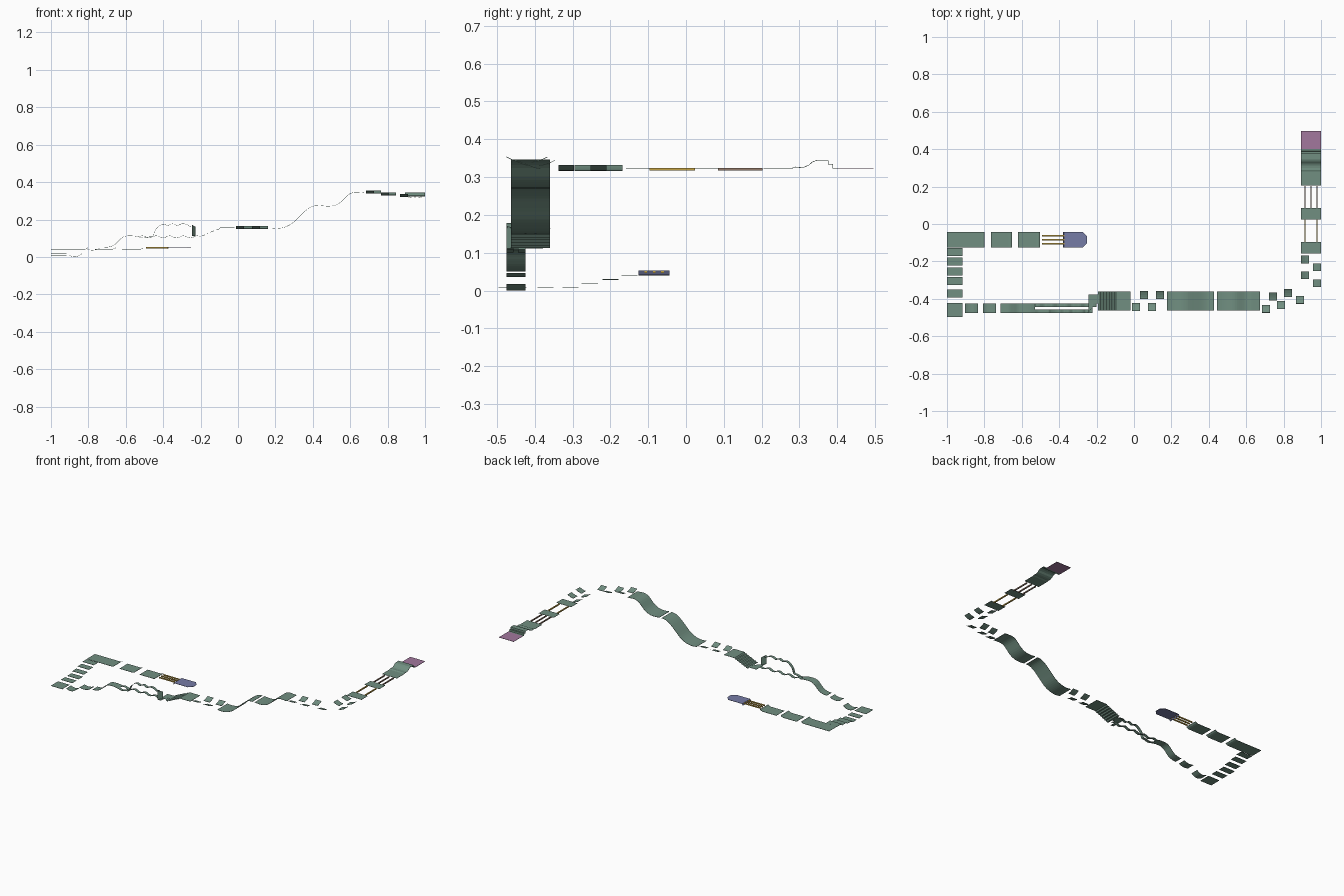
import bpy, math
from mathutils import Vector


def mat(name, rgb):
    m = bpy.data.materials.new(name)
    m.diffuse_color = (*rgb, 1)
    return m


GREEN = mat("track green", (0.165, 0.275, 0.220))
PURPLE = mat("finish purple", (0.360, 0.185, 0.340))
BLUE = mat("start blue", (0.180, 0.200, 0.380))
BROWN = mat("rail brown", (0.300, 0.200, 0.150))
GOLD = mat("rail gold", (0.560, 0.370, 0.060))


def mesh(name, verts, faces, m, thick=0.0015):
    me = bpy.data.meshes.new(name)
    me.from_pydata(verts, [], faces)
    me.materials.append(m)
    ob = bpy.data.objects.new(name, me)
    bpy.context.collection.objects.link(ob)
    mod = ob.modifiers.new("thickness", "SOLIDIFY")
    mod.thickness = thick
    mod.offset = -1
    return ob


def ribbon(name, prof, lo, hi, axis="x", m=GREEN):
    """Thin sheet: profile (u, z) along an axis, swept from lo to hi across it."""
    v = []
    for u, z in prof:
        v += [(u, lo, z), (u, hi, z)] if axis == "x" else [(hi, u, z), (lo, u, z)]
    f = [(2 * i, 2 * i + 2, 2 * i + 3, 2 * i + 1) for i in range(len(prof) - 1)]
    return mesh(name, v, f, m)


def tile(name, x0, x1, y0, y1, z, m=GREEN):
    return ribbon(name, [(x0, z), (x1, z)], y0, y1, "x", m)


def smooth(pts, n=4):
    """Catmull-Rom curve through the profile points."""
    p = [Vector(q) for q in [pts[0]] + pts + [pts[-1]]]
    out = []
    for i in range(1, len(p) - 2):
        a, b, c, d = p[i - 1:i + 3]
        for k in range(n):
            t = k / n
            out.append(tuple(0.5 * (2 * b + (c - a) * t + (2 * a - 5 * b + 4 * c - d) * t * t
                                    + (3 * b - a - 3 * c + d) * t ** 3)))
    return out + [tuple(pts[-1])]


def stone(name, x, y, z, side, axis, r=0.021, h=0.014):
    """Small square tile curling up toward one side along the axis."""
    c, o = (x, y) if axis == "x" else (y, x)
    prof = [(c + r * (k / 2 - 1), z - h / 2 + h * ((1 + side * (k / 2 - 1)) / 2) ** 1.6)
            for k in range(5)]
    return ribbon(name, prof, o - r, o + r, axis)


def rail(name, a, b, m, r=0.0035):
    """Square rail between two points lying along x or y."""
    a, b = Vector(a), Vector(b)
    bpy.ops.mesh.primitive_cube_add(size=1, location=(a + b) / 2)
    ob = bpy.context.object
    ob.scale = [max(abs(d), 2 * r) for d in b - a]
    ob.name = name
    ob.data.materials.append(m)


# finish end: purple pad, jump ramp, flat platforms
X0, X1 = 0.893, 1.0
ribbon("finish_pad", [(0.40, 0.324), (0.496, 0.324)], X0, X1, "y", PURPLE)
ribbon("jump_ramp", [(0.205, 0.324), (0.28, 0.324), (0.289, 0.3275), (0.30, 0.326),
                     (0.312, 0.327), (0.324, 0.332), (0.333, 0.340), (0.345, 0.345),
                     (0.376, 0.345), (0.377, 0.334), (0.388, 0.334), (0.389, 0.324),
                     (0.40, 0.324)], X0, X1, "y")
tile("middle_platform", X0, X1, 0.024, 0.086, 0.324)
tile("near_platform", X0, X1, -0.158, -0.095, 0.324)

# rails between the right-hand platforms
for i, x in enumerate((0.914, 0.946, 0.978)):
    rail(f"triple_rail_{i}", (x, 0.084, 0.3205), (x, 0.202, 0.3205), BROWN)
for i, x in enumerate((0.914, 0.978)):
    rail(f"double_rail_{i}", (x, -0.097, 0.3205), (x, 0.024, 0.3205), GOLD)

# curled stones, facing inward from both sides of the lane
for i in range(4):
    left = i % 2 == 0
    stone(f"side_stone_{i}", 0.914 if left else 0.979, -0.189 - 0.0425 * i, 0.3250,
          -1 if left else 1, "x")
for i, (x, y, z, s) in enumerate(((0.888, -0.405, 0.330, -1), (0.823, -0.368, 0.338, 1),
                                  (0.785, -0.433, 0.338, -1), (0.743, -0.388, 0.347, 1),
                                  (0.705, -0.453, 0.347, -1))):
    stone(f"corner_stone_{i}", x, y, z, s, "y")
for i in range(4):
    back = i % 2
    stone(f"low_stone_{i}", 0.01 + 0.043 * i, -0.379 if back else -0.443, 0.158,
          1 if back else -1, "y")

# two long S-shaped slopes
Y0, Y1 = -0.463, -0.36
ribbon("upper_slope", smooth([(0.444, 0.275), (0.48, 0.272), (0.515, 0.276), (0.55, 0.294),
                              (0.59, 0.333), (0.62, 0.346), (0.645, 0.346), (0.674, 0.344)]),
       Y0, Y1)
ribbon("lower_slope", smooth([(0.176, 0.156), (0.21, 0.153), (0.25, 0.160), (0.29, 0.181),
                              (0.33, 0.219), (0.365, 0.251), (0.398, 0.271), (0.428, 0.275)]),
       Y0, Y1)

# stairs with landing
steps = []
for i in range(6):
    z = 0.114 + i * 0.007
    steps += [(-0.193 + i * 0.016, z), (-0.183 + i * 0.016, z)]
ribbon("stairs", steps + [(-0.097, 0.156), (-0.02, 0.156)], Y0, Y1)

# junction and split narrow paths
tile("junction_tile", -0.242, -0.193, -0.425, -0.378, 0.113)
tile("junction_arm", -0.242, -0.222, -0.475, -0.425, 0.113)
mesh("junction_wall", [(-0.246, -0.475, 0.113), (-0.226, -0.45, 0.113),
                       (-0.226, -0.45, 0.160), (-0.246, -0.475, 0.172)],
     [(0, 1, 2, 3)], GREEN)
N = 36
wavy = [(-0.53 + 0.33 * i / N, 0.108 + 0.006 * math.sin(2 * math.pi * 4.5 * i / N))
        for i in range(N + 1)]
ribbon("low_split_path", wavy, -0.444, -0.425)
ribbon("raised_split_path",
       smooth([(-0.53, 0.108), (-0.505, 0.102), (-0.475, 0.108), (-0.455, 0.112),
               (-0.445, 0.140), (-0.425, 0.163), (-0.40, 0.176), (-0.375, 0.169),
               (-0.35, 0.178), (-0.325, 0.169), (-0.30, 0.178), (-0.275, 0.175),
               (-0.258, 0.165), (-0.243, 0.168)]), -0.475, -0.456)

# main lane on the front left
YA, YB = -0.475, -0.425
ribbon("main_rise", smooth([(-0.715, 0.052), (-0.69, 0.054), (-0.665, 0.063), (-0.645, 0.080),
                            (-0.625, 0.100), (-0.60, 0.112), (-0.56, 0.113), (-0.53, 0.108)]),
       YA, YB)
ribbon("dip_upper", smooth([(-0.807, 0.042), (-0.785, 0.037), (-0.76, 0.039), (-0.738, 0.047)]),
       YA, YB)
ribbon("dip_lower", smooth([(-0.904, 0.009), (-0.88, 0.002), (-0.858, 0.004), (-0.834, 0.018)]),
       YA, YB)

# left column of step tiles
tile("corner_tile", -1, -0.918, -0.496, -0.422, 0.009)
for i, (y, z) in enumerate(((-0.393, 0.009), (-0.327, 0.009), (-0.276, 0.020),
                            (-0.221, 0.030), (-0.171, 0.041))):
    tile(f"step_tile_{i}", -1, -0.918, y, y + 0.043, z)

# back row of platforms with lipped ends
for i, (a, b) in enumerate(((-1, -0.80), (-0.765, -0.652), (-0.62, -0.503))):
    ribbon(f"back_platform_{i}", [(a, 0.042), (b - 0.018, 0.042), (b - 0.008, 0.045),
                                  (b, 0.052)], -0.126, -0.043)

# start rails, start pad with clipped corners and its raised lip
for i, y in enumerate((-0.062, -0.084, -0.106)):
    rail(f"start_rail_{i}", (-0.493, y, 0.0495), (-0.372, y, 0.0495), GOLD)
mesh("start_pad", [(x, y, 0.053) for x, y in
                   ((-0.374, -0.126), (-0.274, -0.126), (-0.250, -0.102),
                    (-0.250, -0.067), (-0.274, -0.043), (-0.374, -0.043))],
     [tuple(range(6))], BLUE)
ribbon("start_pad_lip", [(-0.380, 0.042), (-0.374, 0.053)], -0.126, -0.043, "x", BLUE)
